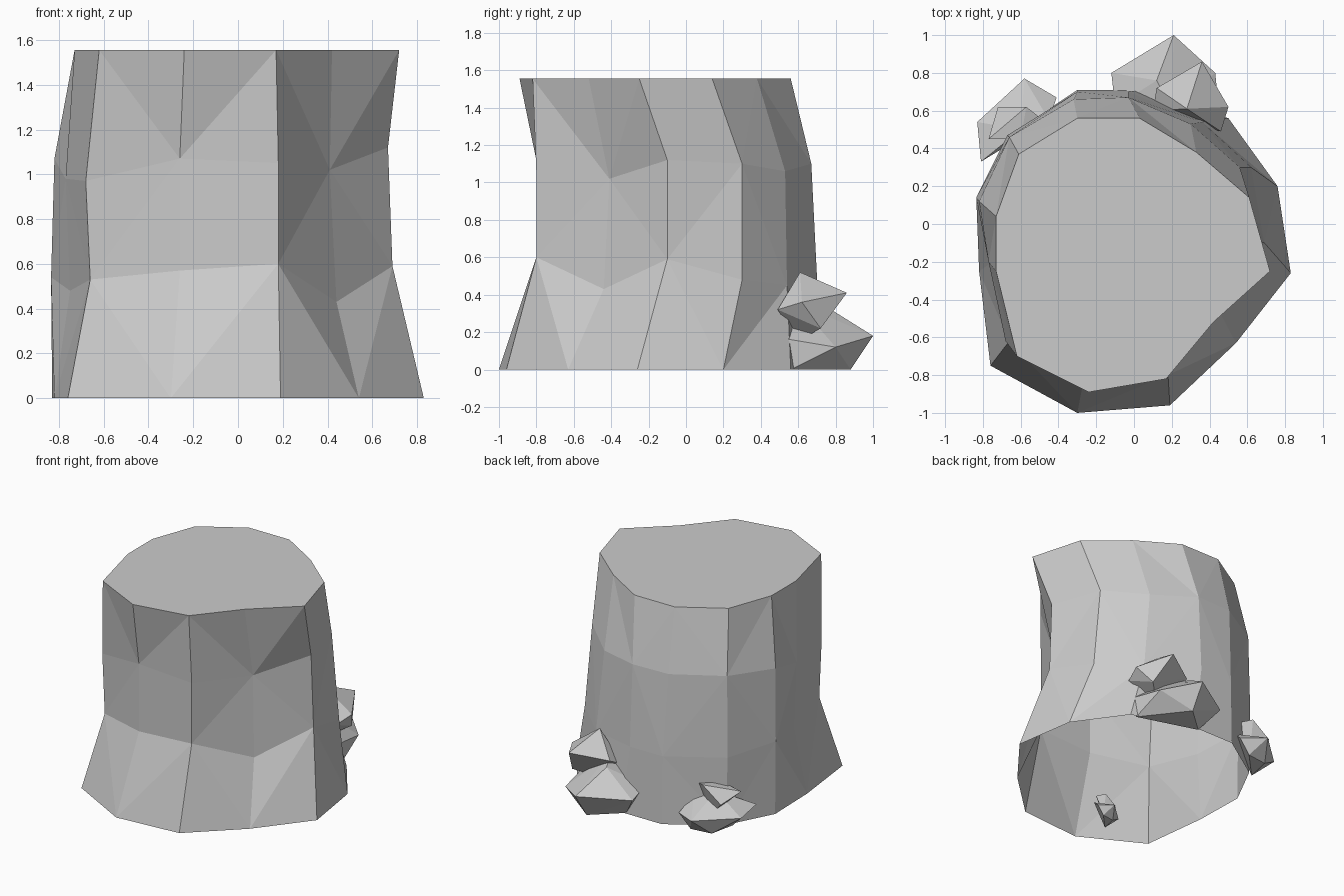
import bpy
import bmesh
from mathutils import Vector

default_cube = bpy.data.objects.get("Cube")
if default_cube:
    bpy.data.objects.remove(default_cube, do_unlink=True)

# One plain grey for every part
GREY = (0.6, 0.6, 0.6, 1.0)
stone_grey = bpy.data.materials.new("stone_grey")
stone_grey.use_nodes = True
stone_grey.diffuse_color = GREY
stone_grey.node_tree.nodes["Principled BSDF"].inputs["Base Color"].default_value = GREY


def make_object(name, bm):
    """Turn a bmesh into a flat shaded grey object."""
    mesh = bpy.data.meshes.new(name)
    bm.to_mesh(mesh)
    bm.free()
    mesh.materials.append(stone_grey)
    obj = bpy.data.objects.new(name, mesh)
    bpy.context.scene.collection.objects.link(obj)
    return obj


def add_lobe(bm, points, offset=Vector((0, 0, 0)), scale=1.0):
    """Add one angular convex lobe spanning the given corner points."""
    verts = [bm.verts.new(Vector(p) * scale + offset) for p in points]
    result = bmesh.ops.convex_hull(bm, input=verts)
    unused = [g for g in result["geom_interior"] if isinstance(g, bmesh.types.BMVert)]
    bmesh.ops.delete(bm, geom=unused, context="VERTS")


def make_rock(name, lobes, offset=(0, 0, 0), scale=1.0):
    """Build a jagged rock from overlapping lobes."""
    bm = bmesh.new()
    for lobe in lobes:
        add_lobe(bm, lobe, Vector(offset), scale)
    bmesh.ops.recalc_face_normals(bm, faces=bm.faces)
    return make_object(name, bm)


def make_trunk(rings, heights):
    """Loft the trunk outlines, open below and capped on top."""
    bm = bmesh.new()
    loops = []
    for outline, levels in zip(rings, heights):
        loops.append([bm.verts.new((x, y, z)) for (x, y), z in zip(outline, levels)])
    sides = len(loops[0])
    for row, (lower, upper) in enumerate(zip(loops, loops[1:])):
        for i in range(sides):
            j = (i + 1) % sides
            a, b, c, d = lower[i], lower[j], upper[j], upper[i]
            # Creases alternate in a zigzag between neighbouring columns
            if (i + row) % 2 == 0:
                triangles = ((a, b, d), (b, c, d))
            else:
                triangles = ((a, b, c), (a, c, d))
            for triangle in triangles:
                bm.faces.new(triangle)
    bm.faces.new(loops[-1])
    return make_object("stump_trunk", bm)


# Trunk outlines, running counterclockwise from the front
base_outline = [(.19, -.96), (.54, -.63), (.83, -.26), (.76, .2), (.5, .56), (.04, .71),
                (-.3, .71), (-.66, .47), (-.83, .14), (-.82, -.25), (-.76, -.75), (-.3, -1)]
waist_outline = [(.18, -.8), (.44, -.44), (.69, -.1), (.62, .3), (.36, .54), (-.03, .7),
                 (-.3, .7), (-.67, .47), (-.835, .14), (-.75, -.2), (-.66, -.62), (-.26, -.79)]
shoulder_outline = [(.18, -.8), (.41, -.41), (.67, -.1), (.56, .3), (.3, .53), (-.03, .67),
                    (-.32, .66), (-.66, .46), (-.82, .12), (-.77, -.2), (-.68, -.62), (-.26, -.79)]
top_outline = [(.17, -.82), (.42, -.52), (.72, -.25), (.61, .14), (.33, .38), (.03, .56),
               (-.3, .56), (-.61, .37), (-.73, .04), (-.73, -.25), (-.62, -.7), (-.24, -.89)]
waist_height = [.6, .43, .59, .48, .45, .5, .5, .5, .54, .48, .53, .57]
shoulder_height = [1.05, 1.02, 1.12, 1.1, 1.06, 1.1, 1.1, 1.1, 1.07, .98, .97, 1.07]
make_trunk(
    [base_outline, waist_outline, shoulder_outline, top_outline],
    [[0] * len(base_outline), waist_height, shoulder_height, [1.555] * len(top_outline)],
)

# Large rock leaning on the back: a broad foot with a pointed upper lobe
large_foot = [(-.12, .8, .16), (.21, 1, .18), (.2, .88, 0), (0, .7, 0), (-.1, .62, .2),
              (.46, .5, .17), (.45, .56, 0), (.43, .8, .12), (.2, .6, .35), (.12, .76, .33)]
large_crest = [(.28, .61, .52), (.36, .86, .41), (.5, .62, .36), (.46, .49, .32),
               (.1, .6, .3), (.3, .6, .15), (.43, .72, .22), (.12, .72, .36)]
make_rock("large_rock", [large_foot, large_crest])

# Smaller rock beside it
small_foot = [(-.83, .54, .12), (-.58, .77, .12), (-.41, .67, .1), (-.81, .33, .14),
              (-.7, .45, 0), (-.5, .66, 0), (-.66, .64, 0), (-.6, .5, .25), (-.45, .55, .2)]
small_crest = [(-.57, .62, .33), (-.72, .62, .22), (-.77, .45, .27), (-.6, .45, .3),
               (-.48, .55, .3), (-.6, .55, .1)]
make_rock("small_rock", [small_foot, small_crest])

# Pebble inside the hollow base, a reduced copy of the smaller rock
make_rock("inner_pebble", [small_foot, small_crest], offset=(.04, -1.04, 0), scale=.6)
